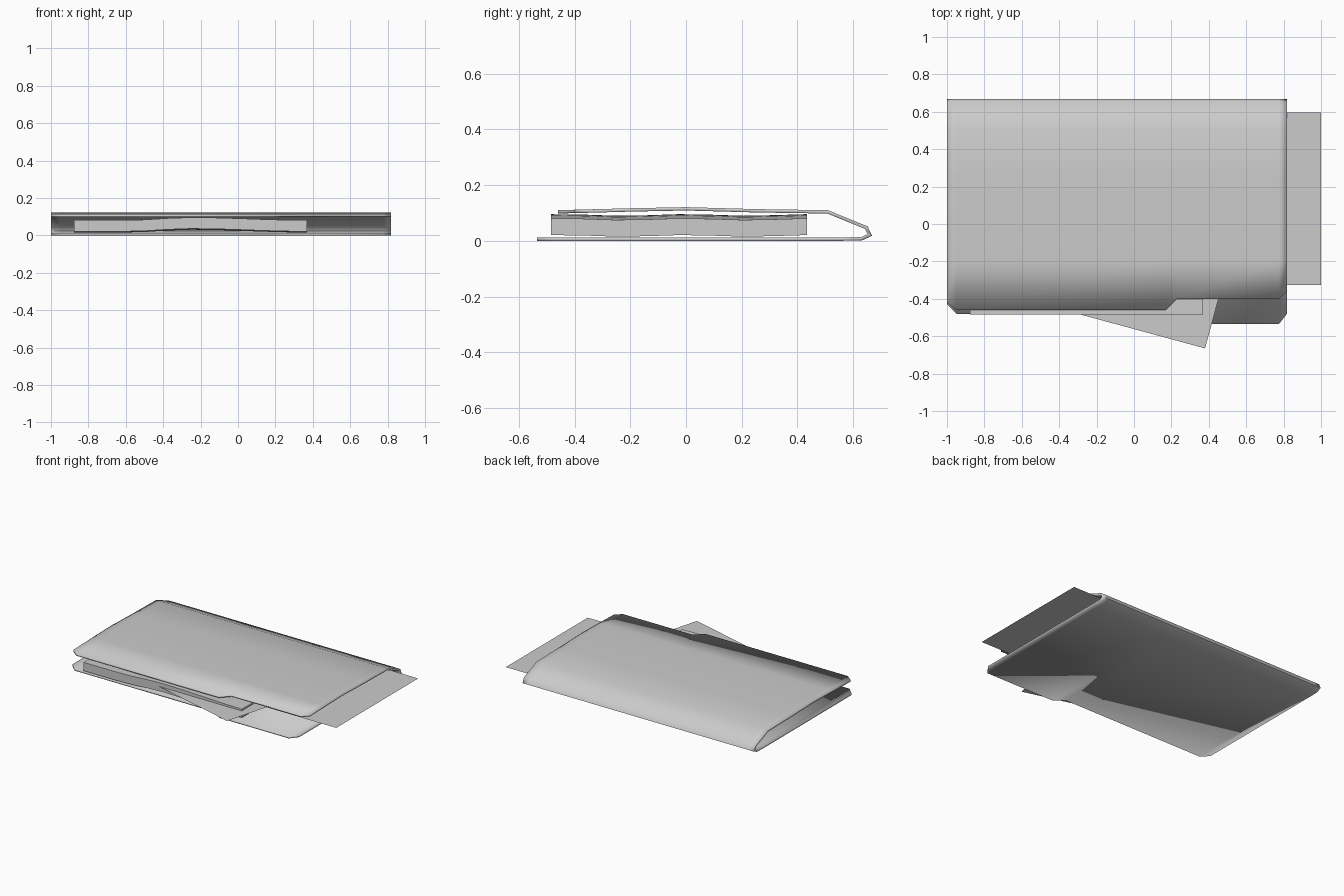
import bpy
import bmesh
import math
from mathutils import Matrix, Vector

cube = bpy.data.objects.get("Cube")
if cube:
    bpy.data.objects.remove(cube, do_unlink=True)

grey = bpy.data.materials.new("plain grey")
grey.use_nodes = True
colour = (0.6, 0.6, 0.6, 1)
grey.diffuse_color = colour
grey.node_tree.nodes["Principled BSDF"].inputs["Base Color"].default_value = colour


def finish(name, bm, smooth=None):
    mesh = bpy.data.meshes.new(name)
    bm.to_mesh(mesh)
    bm.free()
    mesh.materials.append(grey)
    obj = bpy.data.objects.new(name, mesh)
    bpy.context.collection.objects.link(obj)
    if smooth:
        bpy.ops.object.select_all(action="DESELECT")
        obj.select_set(True)
        bpy.context.view_layer.objects.active = obj
        bpy.ops.object.shade_smooth_by_angle(angle=math.radians(smooth))
    return obj


def skin(bm, rows):
    """Join rows of points into a strip of quads."""
    verts = [[bm.verts.new(p) for p in row] for row in rows]
    for a, b in zip(verts, verts[1:]):
        for i in range(len(a) - 1):
            bm.faces.new((a[i], a[i + 1], b[i + 1], b[i]))


# Folded cover: one side profile, with front edges that vary across the width
columns = [(-1, -.42, -.43), (-.95, -.46, -.48), (.17, -.46, -.48),
           (.23, -.40, -.535), (.775, -.40, -.535), (.818, -.36, -.48)]
fold = [(-.2, .117), (0, .121), (.25, .114), (.51, .11), (.652, .052),
        (.668, .018), (.632, .002), (.55, 0)]
bm = bmesh.new()
skin(bm, [[(x, top, .11 + .025 * (top + .465))]
          + [(x, y, z) for y, z in fold]
          + [(x, bottom, 0)] for x, top, bottom in columns])
bmesh.ops.recalc_face_normals(bm, faces=bm.faces)
bm.faces.ensure_lookup_table()
if bm.faces[0].normal.z < 0:
    bmesh.ops.reverse_faces(bm, faces=bm.faces)
cover = finish("folder_cover", bm, 75)
solid = cover.modifiers.new("thickness", "SOLIDIFY")
solid.thickness = .012
solid.offset = -1
solid.use_even_offset = True


# Paper stack: a block whose sheets bulge gently in the middle
def bulge(x):
    return .5 + .5 * math.cos(math.pi * min(1, abs(x + .25) / (.35 if x < -.25 else .62)))


bm = bmesh.new()
bmesh.ops.create_grid(bm, x_segments=10, y_segments=8, size=.5,
                      matrix=Matrix.Translation((-.253, -.025, 0))
                      @ Matrix.Diagonal((1.245, .92, 1, 1)))
base = bm.faces[:]
top = bmesh.ops.extrude_face_region(bm, geom=base)["geom"]
raised = {v for v in top if isinstance(v, bmesh.types.BMVert)}
for v in bm.verts:
    wave = .003 * math.cos(v.co.y * 14)
    v.co.z = (.078 if v in raised else .018) + .015 * bulge(v.co.x) + wave
bmesh.ops.recalc_face_normals(bm, faces=bm.faces)
finish("paper_stack", bm, 40)


# Loose sheets slipping out of the stack
def sheet(name, corner, angle, z):
    turn = Matrix.Rotation(math.radians(angle), 3, "Z")
    bm = bmesh.new()
    bm.faces.new([bm.verts.new(Vector(corner + (z,)) + turn @ Vector(p))
                  for p in ((0, 0, 0), (0, .92, 0), (-1.245, .92, 0), (-1.245, 0, 0))])
    bmesh.ops.reverse_faces(bm, faces=bm.faces)
    bm.normal_update()
    if bm.faces[:][0].normal.z < 0:
        bmesh.ops.reverse_faces(bm, faces=bm.faces)
    finish(name, bm)


sheet("side_sheet", (1.0, -.325), 0, .055)
sheet("tilted_sheet", (.38, -.665), -15.2, .068)
